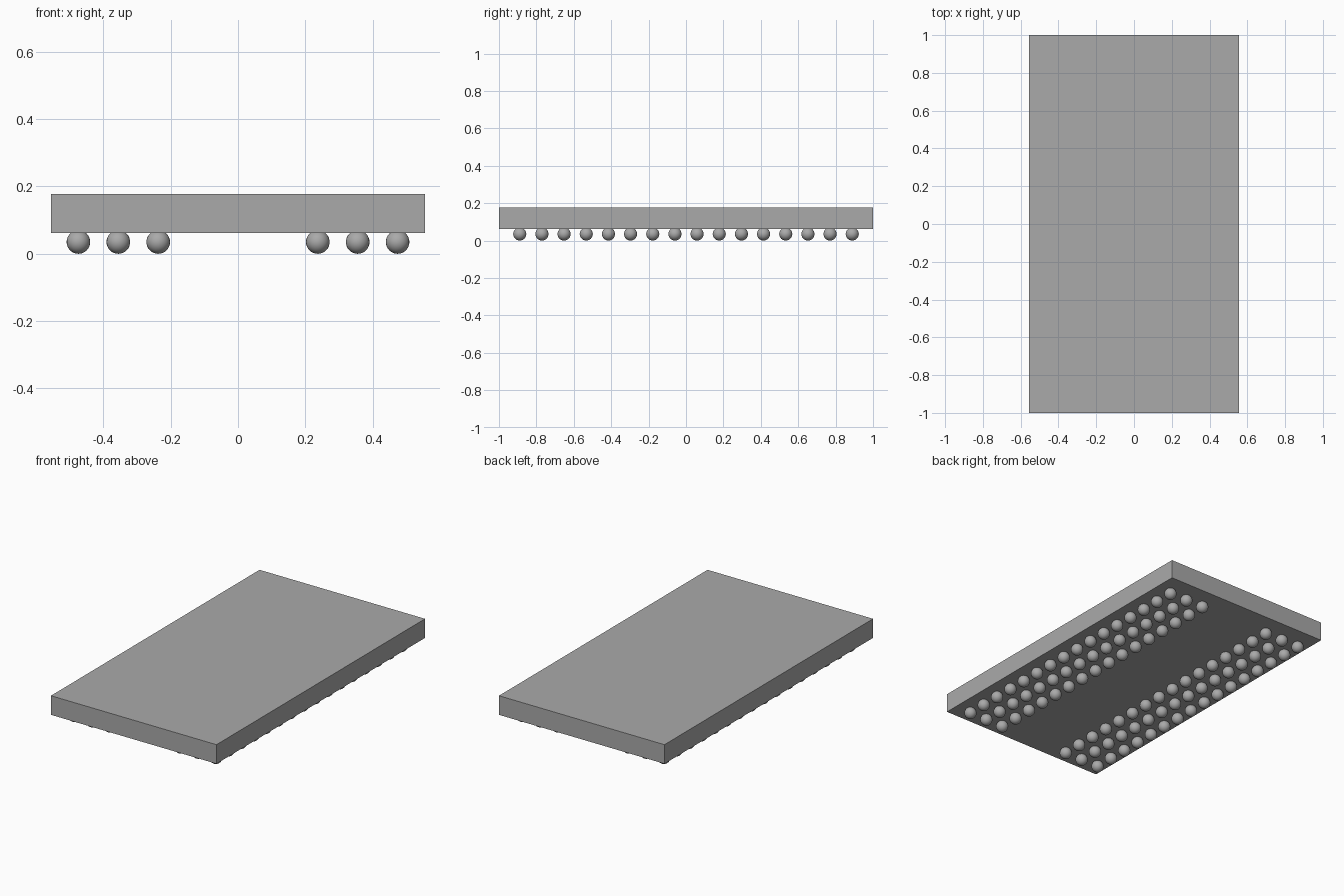
import bpy
import bmesh
from mathutils import Matrix

cube = bpy.data.objects.get("Cube")
if cube:
    bpy.data.objects.remove(cube, do_unlink=True)


def make_material(name, color):
    mat = bpy.data.materials.new(name)
    mat.use_nodes = True
    mat.diffuse_color = color
    mat.node_tree.nodes["Principled BSDF"].inputs["Base Color"].default_value = color
    return mat


def add_object(name, bm, mat):
    mesh = bpy.data.meshes.new(name)
    bm.to_mesh(mesh)
    bm.free()
    mesh.materials.append(mat)
    obj = bpy.data.objects.new(name, mesh)
    bpy.context.collection.objects.link(obj)
    return obj


grey = make_material("mid grey", (0.4, 0.4, 0.4, 1))

# Flat rectangular package body
WIDTH, LENGTH, BOTTOM, TOP = 1.111, 2.0, 0.062, 0.178
bm = bmesh.new()
bmesh.ops.create_cube(bm, size=1, matrix=Matrix.Translation((0, 0, (BOTTOM + TOP) / 2))
                      @ Matrix.Diagonal((WIDTH, LENGTH, TOP - BOTTOM, 1)))
add_object("package_body", bm, grey)

# Solder balls: three columns on each side, sixteen rows
PITCH, RADIUS, ROWS = 0.1185, 0.035, 16
for side, sign in (("left", 1), ("right", -1)):
    bm = bmesh.new()
    for column in (2, 3, 4):
        for row in range(ROWS):
            place = (sign * column * PITCH, (row - (ROWS - 1) / 2) * PITCH, RADIUS)
            bmesh.ops.create_uvsphere(bm, u_segments=24, v_segments=16, radius=RADIUS,
                                      matrix=Matrix.Translation(place))
    for face in bm.faces:
        face.smooth = True
    add_object(f"{side}_solder_balls", bm, grey)
